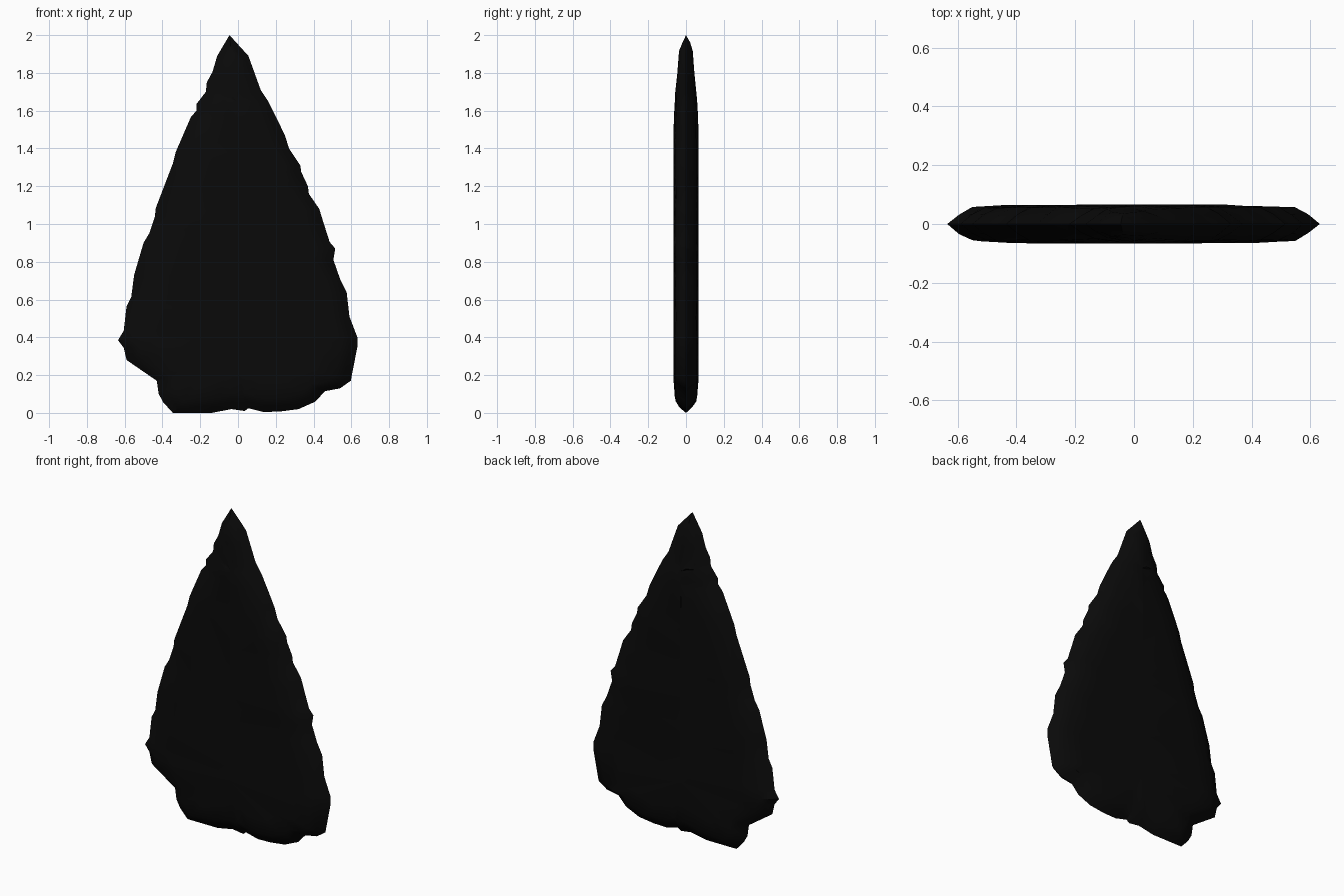
import bpy, bmesh, random
from mathutils import Vector

if "Cube" in bpy.data.objects:
    bpy.data.objects.remove(bpy.data.objects["Cube"])

random.seed(4)

# Chipped outline (x, z), clockwise from the tip
outline = [
    (-.045, 2), (.055, 1.89), (.12, 1.71), (.16, 1.65), (.205, 1.56), (.25, 1.465),
    (.27, 1.4), (.33, 1.31), (.335, 1.275), (.37, 1.2), (.375, 1.16), (.43, 1.08),
    (.45, 1.015), (.485, .905), (.515, .87), (.505, .81), (.54, .71), (.575, .64),
    (.59, .51), (.632, .4), (.632, .35), (.597, .17), (.54, .13), (.46, .115),
    (.41, .06), (.32, .02), (.22, .007), (.135, .005), (.055, .025), (.035, .01),
    (-.035, .02), (-.14, 0), (-.345, 0), (-.395, .055), (-.42, .1), (-.43, .17),
    (-.59, .28), (-.605, .345), (-.635, .385), (-.605, .435), (-.59, .565),
    (-.565, .615), (-.55, .73), (-.5, .9), (-.47, .95), (-.44, 1.04), (-.435, 1.085),
    (-.345, 1.32), (-.33, 1.38), (-.25, 1.565), (-.22, 1.6), (-.22, 1.635),
    (-.17, 1.7), (-.165, 1.75), (-.135, 1.805), (-.11, 1.89)]

# Rings: distance in from the edge, half thickness, flake roughness
rings = [(.04, .032, .003), (.085, .056, .003), (.2, .062, .004), (9, .066, .001)]


def inset(p, dist):
    """Move an outline point towards the blade's central spine."""
    p = Vector(p)
    spine = Vector((-.01, min(max(p.y, .35), 1.65)))
    to = spine - p
    return spine if dist > 1 else p + to * min(dist / to.length, .8)


bm = bmesh.new()
n = len(outline)
edge = [bm.verts.new((x, 0, z)) for x, z in outline]

# Front and back faces of the blade, ring by ring up to the spine
for side in (-1, 1):
    prev = edge
    for dist, half, rough in rings:
        ring = []
        for p in outline:
            q = inset(p, dist)
            taper = min(1, .6 + (2 - q.y) * .85)
            y = side * (half * taper + random.uniform(-rough, rough))
            if dist > 1:
                y = side * half * taper
            ring.append(bm.verts.new((q.x, y, q.y)))
        for i in range(n):
            j = (i + 1) % n
            bm.faces.new((prev[i], prev[j], ring[j], ring[i]))
        prev = ring

bmesh.ops.remove_doubles(bm, verts=bm.verts, dist=.0005)
bmesh.ops.triangulate(bm, faces=bm.faces)
bmesh.ops.recalc_face_normals(bm, faces=bm.faces)
mesh = bpy.data.meshes.new("stone_arrowhead")
bm.to_mesh(mesh)
bm.free()

# Black volcanic stone
mat = bpy.data.materials.new("black_stone")
mat.diffuse_color = (.003, .003, .003, 1)
mat.use_nodes = True
mat.node_tree.nodes["Principled BSDF"].inputs["Base Color"].default_value = mat.diffuse_color
mesh.materials.append(mat)

obj = bpy.data.objects.new("stone_arrowhead", mesh)
bpy.context.collection.objects.link(obj)
bpy.context.view_layer.objects.active = obj
obj.select_set(True)
bpy.ops.object.shade_smooth_by_angle(angle=.6)
